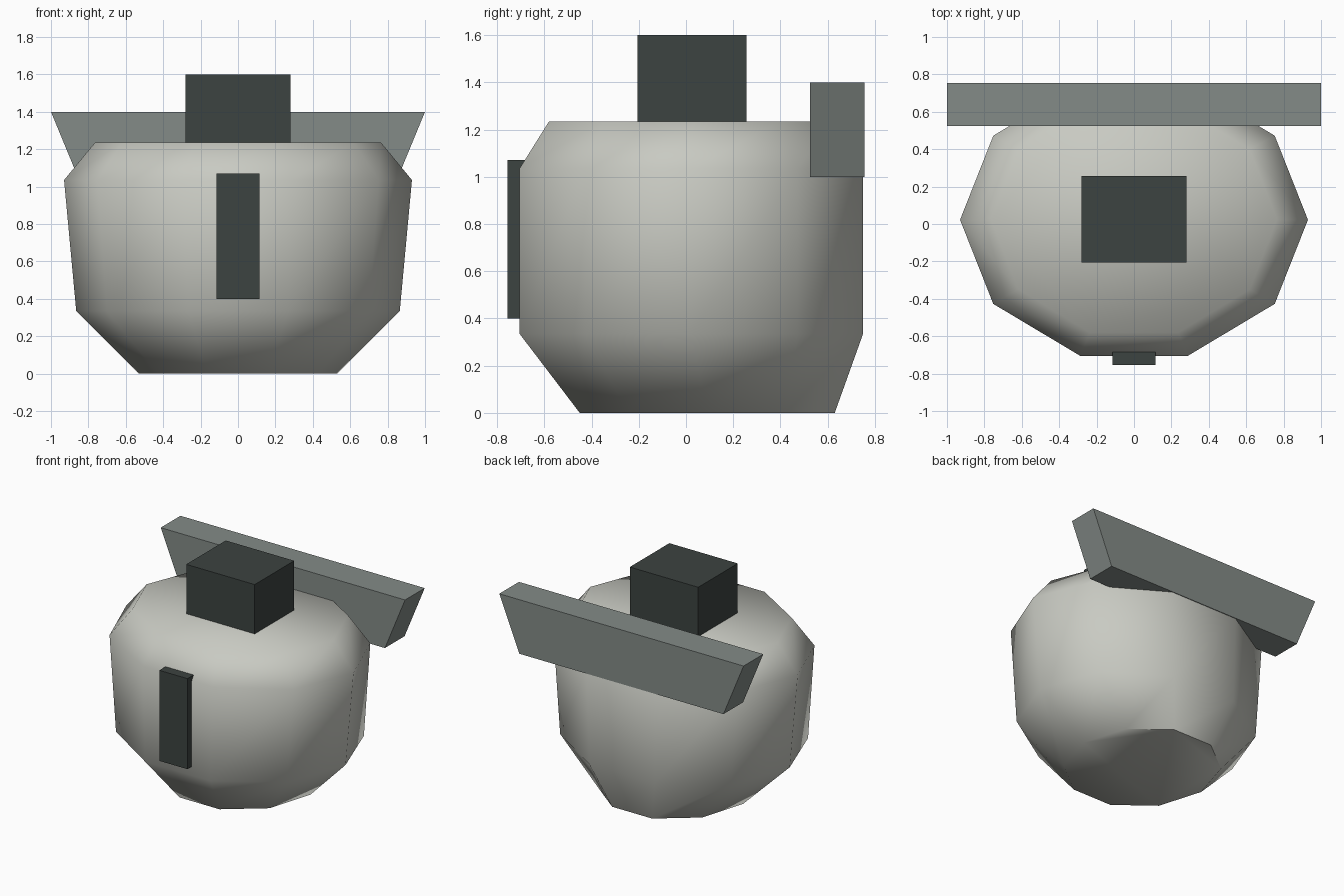
import bpy, bmesh
from math import cos, sin, pi, radians

if "Cube" in bpy.data.objects:
    bpy.data.objects.remove(bpy.data.objects["Cube"])


def material(name, rgb):
    m = bpy.data.materials.new(name)
    m.diffuse_color = (*rgb, 1)
    m.use_nodes = True
    m.node_tree.nodes["Principled BSDF"].inputs["Base Color"].default_value = m.diffuse_color
    return m


shell = material("shell_grey", (0.58, 0.59, 0.54))
mid = material("mid_grey", (0.23, 0.26, 0.245))
dark = material("dark_grey", (0.045, 0.056, 0.052))


def loft(name, rings, mat):
    """Skin a stack of equal-sized vertex rings and cap both ends."""
    bm = bmesh.new()
    vs = [[bm.verts.new(p) for p in r] for r in rings]
    n = len(vs[0])
    for a, b in zip(vs, vs[1:]):
        for i in range(n):
            j = (i + 1) % n
            bm.faces.new((a[i], a[j], b[j], b[i]))
    bm.faces.new(vs[0][::-1])
    bm.faces.new(vs[-1])
    bmesh.ops.recalc_face_normals(bm, faces=bm.faces)
    me = bpy.data.meshes.new(name)
    bm.to_mesh(me)
    bm.free()
    me.materials.append(mat)
    ob = bpy.data.objects.new(name, me)
    bpy.context.collection.objects.link(ob)
    return ob


def rect(hx, y0, y1, z):
    return [(-hx, y0, z), (hx, y0, z), (hx, y1, z), (-hx, y1, z)]


def decagon(rx, y0, y1, z):
    """Ten-sided ellipse ring whose flat sides lie at y0 and y1."""
    cy, ry = (y0 + y1) / 2, (y1 - y0) / 2 / sin(radians(72))
    return [(rx * cos(i * pi / 5), cy + ry * sin(i * pi / 5), z) for i in range(10)]


# Rounded ten-sided body, smooth except at the steep lower back edge
body = loft("body", [
    decagon(0.53, -0.45, 0.63, 0.0),
    decagon(0.865, -0.705, 0.75, 0.335),
    decagon(0.93, -0.705, 0.75, 1.035),
    decagon(0.765, -0.58, 0.63, 1.235),
], shell)
bpy.context.view_layer.objects.active = body
body.select_set(True)
bpy.ops.object.shade_smooth_by_angle(angle=radians(60))

# Tapered bar across the upper back
loft("back_bar", [rect(0.835, 0.525, 0.755, 1.0), rect(1.0, 0.525, 0.755, 1.4)], mid)

# Block on top and strip on the front
loft("top_block", [rect(0.28, -0.205, 0.257, 1.2), rect(0.28, -0.205, 0.257, 1.6)], dark)
loft("front_strip", [rect(0.115, -0.755, -0.675, 0.4), rect(0.115, -0.755, -0.675, 1.07)], dark)
